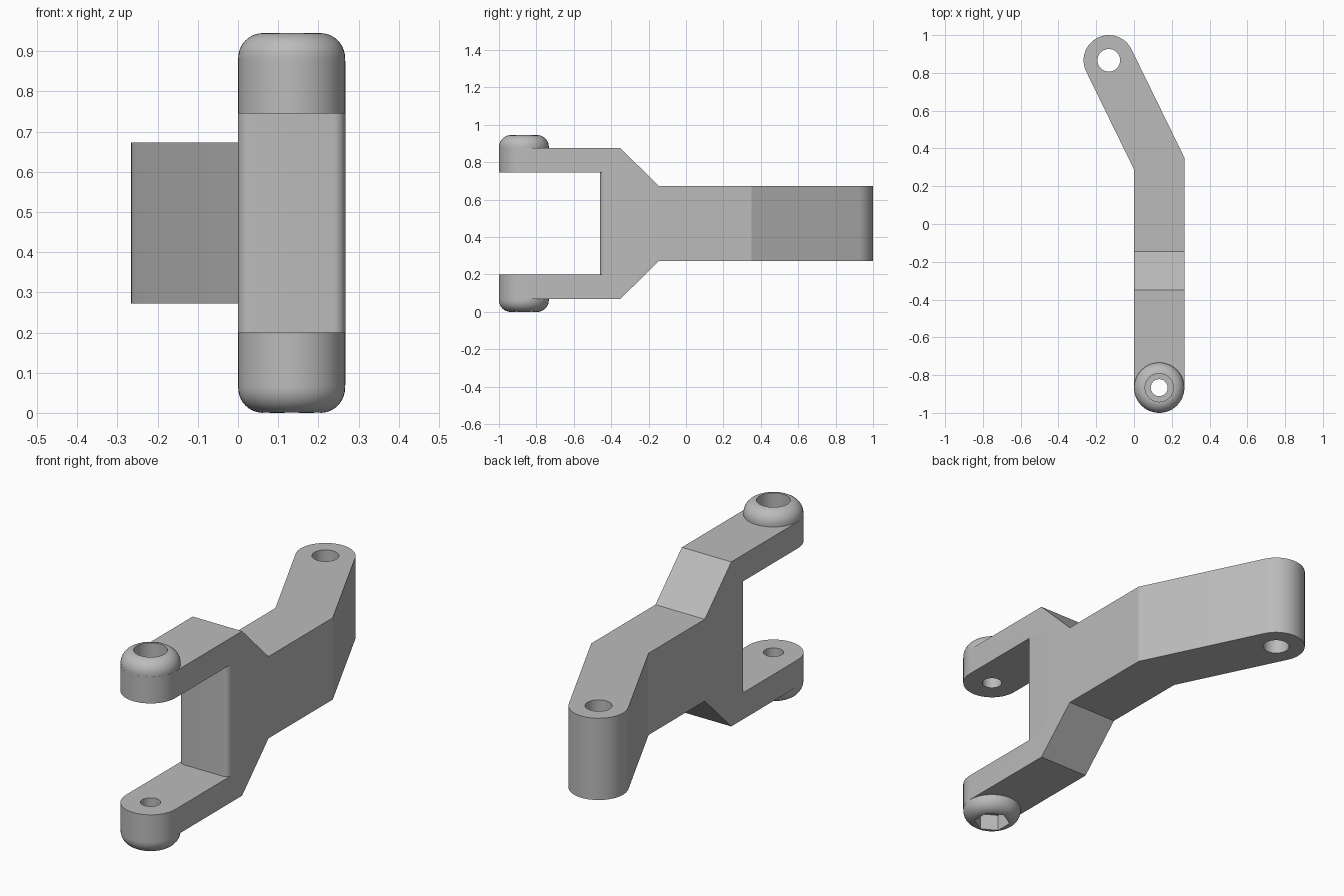
import bpy, bmesh
from math import sin, cos, pi, atan2
from mathutils import Vector

if "Cube" in bpy.data.objects:
    bpy.data.objects.remove(bpy.data.objects["Cube"])

grey = bpy.data.materials.new("light grey")
grey.use_nodes = True
grey.diffuse_color = (0.5, 0.5, 0.5, 1)
grey.node_tree.nodes["Principled BSDF"].inputs["Base Color"].default_value = (0.5, 0.5, 0.5, 1)

R = 0.1335                      # half width of the arm
FRONT = Vector((R, -1 + R))     # fork pivot
BEND = Vector((R, 0.32))        # kink in plan
REAR = Vector((-R, 1 - R))      # rear pivot


def arc(c, r, a0, a1, n=24):
    return [(c[0] + r * cos(a0 + (a1 - a0) * i / n), c[1] + r * sin(a0 + (a1 - a0) * i / n))
            for i in range(n + 1)]


def prism(name, points, lo, hi, axis="z"):
    """Extrude a closed outline along z (outline in xy) or x (outline in yz)."""
    bm = bmesh.new()
    place = (lambda a, b: (a, b, lo)) if axis == "z" else (lambda a, b: (lo, a, b))
    face = bm.faces.new([bm.verts.new(place(a, b)) for a, b in points])
    out = bmesh.ops.extrude_face_region(bm, geom=[face])
    move = Vector((0, 0, hi - lo)) if axis == "z" else Vector((hi - lo, 0, 0))
    bmesh.ops.translate(bm, vec=move, verts=[v for v in out["geom"] if isinstance(v, bmesh.types.BMVert)])
    return finish(name, bm)


def lathe(name, centre, profile, n=48):
    """Spin a radius/height profile about a vertical axis, closing both ends."""
    bm = bmesh.new()
    rings = [[bm.verts.new((centre.x + r * cos(2 * pi * i / n), centre.y + r * sin(2 * pi * i / n), z))
              for i in range(n)] for r, z in profile]
    for low, high in zip(rings, rings[1:]):
        for i in range(n):
            j = (i + 1) % n
            bm.faces.new((low[i], low[j], high[j], high[i]))
    bm.faces.new(rings[0])
    bm.faces.new(rings[-1])
    return finish(name, bm)


def finish(name, bm):
    bmesh.ops.recalc_face_normals(bm, faces=bm.faces)
    mesh = bpy.data.meshes.new(name)
    bm.to_mesh(mesh)
    bm.free()
    mesh.materials.append(grey)
    obj = bpy.data.objects.new(name, mesh)
    bpy.context.collection.objects.link(obj)
    return obj


def combine(target, tool, operation):
    mod = target.modifiers.new(operation, "BOOLEAN")
    mod.operation, mod.solver, mod.object = operation, "EXACT", tool
    bpy.context.view_layer.objects.active = target
    bpy.ops.object.modifier_apply(modifier=mod.name)
    bpy.data.objects.remove(tool)


# Arm outline seen from above: rounded front, kink, rounded rear
heading = REAR - BEND
turn = atan2(heading.y, heading.x) - pi / 2
outline = arc(FRONT, R, pi, 2 * pi)
outline += [(2 * R, BEND.y + 0.031)]
outline += arc(REAR, R, turn, turn + pi)
outline += [(0, BEND.y - 0.031)]
arm = prism("bent_fork_arm", outline, -0.2, 1.2)

# Side profile: tall fork stepping down to the rear bar
MID = 0.4725
half = [(-1.2, 0.4025), (-0.35, 0.4025), (-0.145, 0.2), (1.2, 0.2)]
side = [(y, MID - h) for y, h in half] + [(y, MID + h) for y, h in reversed(half)]
combine(arm, prism("side_profile", side, -1, 1, "x"), "INTERSECT")

# Fork gap with a softly rounded inner wall
f = 0.03
gap = [(-0.2, -1.3), (0.5, -1.3), (0.5, -0.43)]
gap += arc((2 * R - f, -0.43), f, 0, -pi / 2, 8)
gap += arc((f, -0.43), f, -pi / 2, -pi, 8)
gap += [(-0.2, -0.43)]
combine(arm, prism("fork_gap", gap, 0.2, 0.745), "DIFFERENCE")

# Rounded bosses above and below the fork tips
fillet = 0.062
for sign, name in ((1, "upper_boss"), (-1, "lower_boss")):
    curve = arc((R - 0.0005 - fillet, 2 * MID / 2 - fillet), fillet, 0, pi / 2, 10)
    profile = [(R - 0.0005, 0.38)] + curve
    combine(arm, lathe(name, FRONT, [(r, MID + sign * h) for r, h in profile]), "UNION")

# Pivot holes, round screw recess on top and hexagonal nut recess below
combine(arm, prism("front_hole", arc(FRONT, 0.045, 0, 2 * pi, 32)[:-1], -0.3, 1.3), "DIFFERENCE")
combine(arm, prism("rear_hole", arc(REAR, 0.06, 0, 2 * pi, 32)[:-1], -0.3, 1.3), "DIFFERENCE")
combine(arm, prism("screw_recess", arc(FRONT, 0.075, 0, 2 * pi, 32)[:-1], 0.865, 1.3), "DIFFERENCE")
combine(arm, prism("nut_recess", arc(FRONT, 0.083, pi / 6, 2 * pi + pi / 6, 6)[:-1], -0.3, 0.08), "DIFFERENCE")

bpy.ops.object.select_all(action="DESELECT")
arm.select_set(True)
bpy.context.view_layer.objects.active = arm
bpy.ops.object.shade_smooth_by_angle(angle=pi / 7)
